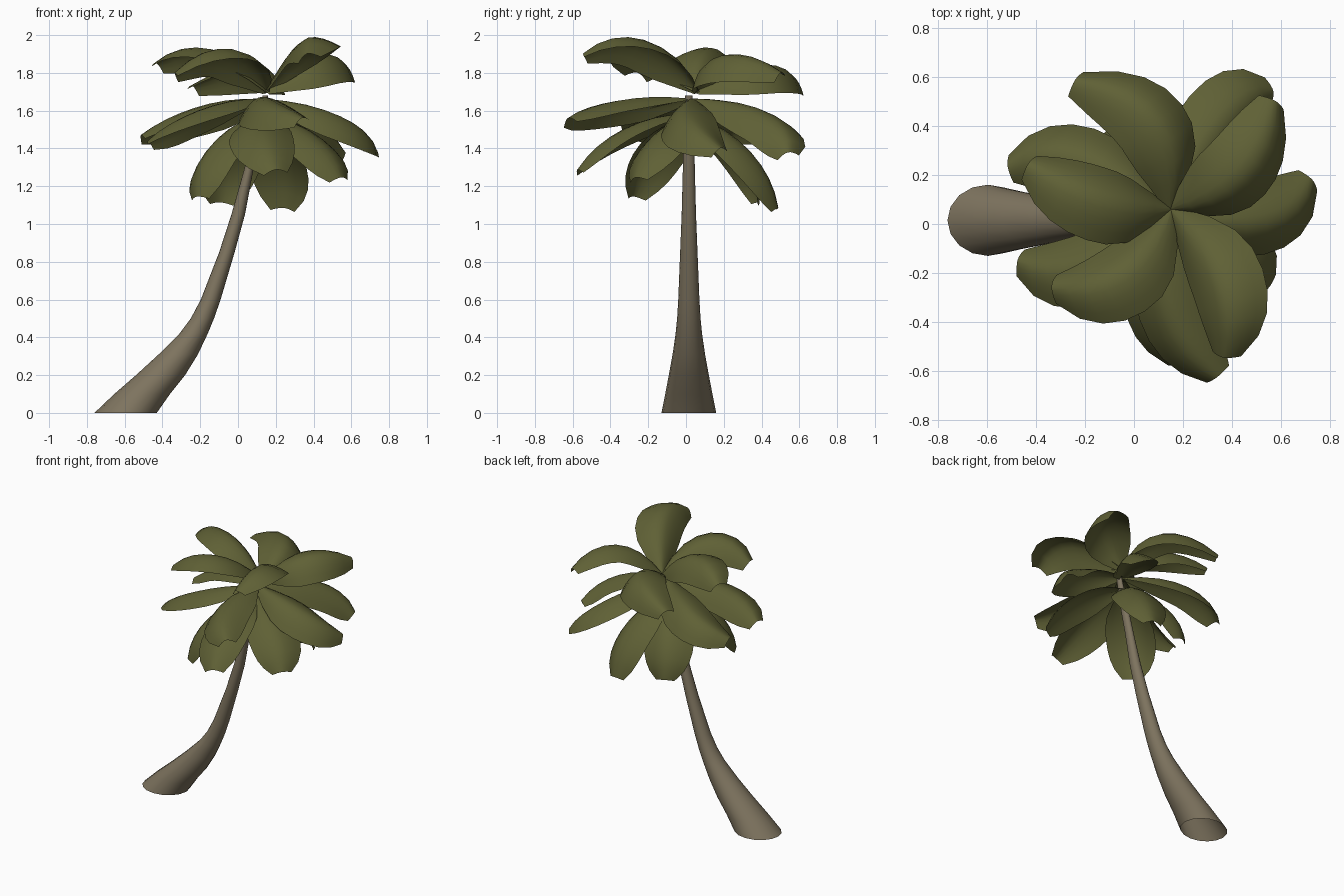
import bpy, math
from mathutils import Vector

if "Cube" in bpy.data.objects:
    bpy.data.objects.remove(bpy.data.objects["Cube"])


def material(name, rgb):
    m = bpy.data.materials.new(name)
    m.diffuse_color = (*rgb, 1)
    m.use_nodes = True
    m.node_tree.nodes["Principled BSDF"].inputs["Base Color"].default_value = m.diffuse_color
    return m


BARK = material("bark brown", (0.21, 0.175, 0.115))
LEAF = material("leaf olive", (0.115, 0.118, 0.036))


def build(name, verts, faces, mat):
    me = bpy.data.meshes.new(name)
    me.from_pydata(verts, [], faces)
    me.materials.append(mat)
    ob = bpy.data.objects.new(name, me)
    bpy.context.collection.objects.link(ob)
    bpy.context.view_layer.objects.active = ob
    bpy.ops.object.select_all(action='DESELECT')
    ob.select_set(True)
    bpy.ops.object.shade_smooth_by_angle(angle=math.radians(60))
    return ob


# Leaning trunk, open at the foot: z, left x, right x, y radius
rings = [(0, -.76, -.43, .145), (.1, -.655, -.36, .125), (.2, -.54, -.28, .106),
         (.31, -.42, -.212, .086), (.42, -.31, -.16, .07), (.5, -.25, -.127, .062),
         (.6, -.197, -.092, .056), (.85, -.10, -.018, .046), (1.05, -.035, .037, .038),
         (1.28, .03, .08, .032), (1.5, .085, .13, .028), (1.68, .13, .16, .02)]
N = 16
verts, faces = [], []
for z, xl, xr, ry in rings:
    for k in range(N):
        a = 2 * math.pi * k / N
        verts.append(((xl + xr) / 2 + (xr - xl) / 2 * math.cos(a),
                      .015 + ry * math.sin(a), z))
for r in range(len(rings) - 1):
    for k in range(N):
        k2 = (k + 1) % N
        faces.append((r * N + k, r * N + k2, r * N + N + k2, r * N + N + k))
faces.append(tuple(range((len(rings) - 1) * N, len(rings) * N)))
build("trunk", verts, faces, BARK)

# Broad curved leaf: arched sheet swept along a bent spine, rolled to one side
WIDTHS = (.12, .55, .85, .98, 1.0, .97, .88, .70, .38)
ACROSS = 8


def leaf(name, root, mid, tip, half, arch, roll):
    p0, pm, p2 = Vector(root), Vector(mid), Vector(tip)
    p1 = 2 * pm - (p0 + p2) / 2
    verts, faces = [], []
    n = len(WIDTHS) - 1
    for i, w in enumerate(WIDTHS):
        t = i / n
        p = (1 - t) ** 2 * p0 + 2 * t * (1 - t) * p1 + t * t * p2
        tan = ((1 - t) * (p1 - p0) + t * (p2 - p1)).normalized()
        # sideways direction blends the local and overall heading
        flat = Vector((tan.x, tan.y, 0)) + .6 * Vector((p2.x - p0.x, p2.y - p0.y, 0)).normalized()
        side = Vector((-flat.y, flat.x, 0)).normalized()
        up = (tan.cross(side).normalized() + Vector((0, 0, .4))).normalized()
        side, up = (side * math.cos(roll) + up * math.sin(roll),
                    up * math.cos(roll) - side * math.sin(roll))
        for j in range(ACROSS + 1):
            s = 2 * j / ACROSS - 1
            verts.append(p + side * s * half * w + up * half * w * arch * (.33 - abs(s) ** 1.7))
    c = ACROSS + 1
    for i in range(n):
        for j in range(ACROSS):
            a = i * c + j
            faces.append((a, a + c, a + c + 1, a + 1))
    build(name, verts, faces, LEAF)


# Three tiers: root, half width, arch, roll, then (middle, tip) of each spine
tiers = {
    "upper": ((.15, .06, 1.70), .16, .65, .32, [
        ((.09, .41, 1.81), (-.24, .58, 1.72)),
        ((.43, .20, 1.86), (.57, .50, 1.79)),
        ((.36, -.24, 1.94), (.37, -.54, 1.89)),
        ((-.05, -.21, 1.89), (-.33, -.26, 1.79)),
        ((-.14, .10, 1.89), (-.43, .24, 1.84))]),
    "middle": ((.13, .03, 1.66), .155, .65, .28, [
        ((.15, -.36, 1.62), (.34, -.62, 1.55)),
        ((.53, .01, 1.54), (.72, .18, 1.39)),
        ((.36, .42, 1.55), (.56, .54, 1.37)),
        ((-.22, .27, 1.58), (-.51, .23, 1.46)),
        ((-.20, -.17, 1.57), (-.47, -.15, 1.43))]),
    "lower": ((.11, .02, 1.58), .17, .45, .15, [
        ((.12, -.32, 1.48), (.20, -.57, 1.28)),
        ((.39, -.14, 1.44), (.54, -.26, 1.24)),
        ((.22, .32, 1.36), (.24, .48, 1.08)),
        ((-.04, .27, 1.36), (-.09, .38, 1.11)),
        ((-.12, -.16, 1.39), (-.21, -.27, 1.14))]),
}
for tier, (root, half, arch, roll, spines) in tiers.items():
    for k, (mid, tip) in enumerate(spines):
        leaf(f"{tier}_leaf_{k + 1}", root, mid, tip, half, arch, roll)
